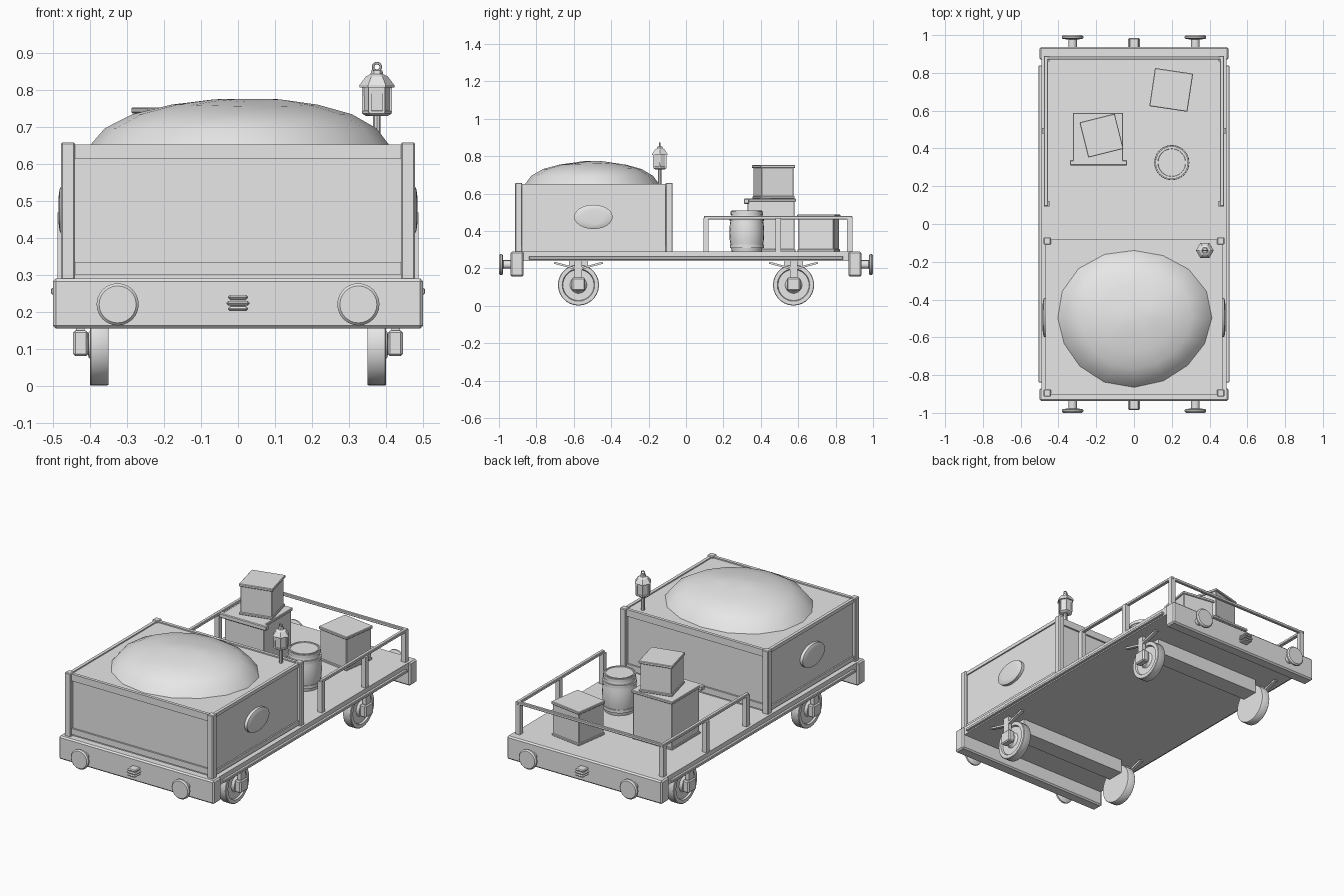
import bpy, bmesh, math
from mathutils import Matrix, Vector

if "Cube" in bpy.data.objects:
    bpy.data.objects.remove(bpy.data.objects["Cube"])

grey = bpy.data.materials.new("plain_grey")
grey.diffuse_color = (0.8, 0.8, 0.8, 1)
grey.use_nodes = True
grey.node_tree.nodes["Principled BSDF"].inputs["Base Color"].default_value = grey.diffuse_color


def finish(name, bm, smooth=False):
    bmesh.ops.recalc_face_normals(bm, faces=bm.faces)
    me = bpy.data.meshes.new(name)
    bm.to_mesh(me)
    bm.free()
    me.materials.append(grey)
    ob = bpy.data.objects.new(name, me)
    bpy.context.collection.objects.link(ob)
    if smooth:
        bpy.ops.object.select_all(action='DESELECT')
        ob.select_set(True)
        bpy.context.view_layer.objects.active = ob
        bpy.ops.object.shade_smooth_by_angle(angle=math.radians(35))
    return ob


def box(name, x, y, z, bevel=0.0, turn=0.0):
    """Box from (min, max) ranges, optionally bevelled and turned about its own z axis."""
    c = Vector([(a + b) / 2 for a, b in (x, y, z)])
    s = [b - a for a, b in (x, y, z)]
    bm = bmesh.new()
    bmesh.ops.create_cube(bm, size=1, matrix=Matrix.Translation(c)
                          @ Matrix.Rotation(math.radians(turn), 4, 'Z') @ Matrix.Diagonal((*s, 1)))
    if bevel:
        bmesh.ops.bevel(bm, geom=bm.edges[:], offset=bevel, segments=1, affect='EDGES')
    return finish(name, bm)


def lathe(name, profile, centre, axis=(0, 0, 1), sides=24, squash=(1, 1), smooth=True):
    """Turn (radius, height) pairs about an axis; both ends are capped."""
    bm = bmesh.new()
    rot = Vector((0, 0, 1)).rotation_difference(Vector(axis)).to_matrix()
    rings = []
    for r, h in profile:
        rings.append([bm.verts.new(rot @ Vector((r * squash[0] * math.cos(a), r * squash[1] * math.sin(a), h))
                                   + Vector(centre))
                      for a in (2 * math.pi * i / sides for i in range(sides))])
    for lo, hi in zip(rings, rings[1:]):
        for i in range(sides):
            j = (i + 1) % sides
            bm.faces.new((lo[i], lo[j], hi[j], hi[i]))
    bm.faces.new(rings[0])
    bm.faces.new(rings[-1])
    return finish(name, bm, smooth)


def bar(name, p, q, w, h):
    """Rectangular bar between two points."""
    p, q = Vector(p), Vector(q)
    bm = bmesh.new()
    m = (Matrix.Translation((p + q) / 2) @ (q - p).to_track_quat('Y', 'Z').to_matrix().to_4x4()
         @ Matrix.Diagonal((w, (q - p).length, h, 1)))
    bmesh.ops.create_cube(bm, size=1, matrix=m)
    return finish(name, bm)


def span(s, a, b):
    """Range mirrored to side s."""
    return tuple(sorted((s * a, s * b)))


# Wagon floor and its side strips
box("deck", (-.49, .49), (-.88, .88), (.24, .29))
for s in (-1, 1):
    box("deck_side_strip", span(s, .485, .505), (-.84, .84), (.247, .264), .003)

# Buffer beams, buffers and couplings at both ends
for e in (-1, 1):
    box("buffer_beam", (-.5, .5), span(e, .868, .937), (.155, .29), .008)
    for s in (-1, 1):
        lathe("buffer", [(.022, 0), (.022, .04), (.05, .042), (.057, .047), (.057, .056), (.05, .063)],
              (s * .325, e * .937, .22), (0, e, 0))
    for z, w in ((.208, .027), (.223, .031), (.239, .027)):
        box("coupling_link", (-w, w), span(e, .93, .985), (z - .006, z + .006), .005)
    box("coupling_core", (-.02, .02), span(e, .93, .975), (.205, .242))

# Wheels, axles, axle boxes and spring arms
for y in (-.575, .575):
    box("axle_beam", (-.35, .35), (y - .05, y + .05), (.16, .245))
    for s in (-1, 1):
        lathe("wheel", [(.108, 0), (.11, .003), (.11, .047), (.107, .05), (.087, .05), (.083, .04),
                        (.045, .04), (.035, .053), (.015, .058)],
              (s * .35, y, .111), (s, 0, 0), 28)
        box("axle_box", span(s, .405, .445), (y - .036, y + .036), (.08, .15), .006)
        box("axle_guard", span(s, .415, .437), (y - .02, y + .02), (.14, .245))
        for d in (-1, 1):
            bar("spring_arm", (s * .427, y, .195), (s * .427, y + d * .13, .23), .02, .011)

# Closed cargo box: body, corner posts, edge boards
Y0, Y1 = -.91, -.075
box("cargo_box", (-.46, .46), (Y0 + .018, Y1 - .018), (.285, .645))
for s in (-1, 1):
    for y in ((Y0 - .004, Y0 + .034), (Y1 - .034, Y1 + .004)):
        box("corner_post", span(s, .44, .478), y, (.285, .657), .004)
    for z in ((.295, .32), (.632, .652)):
        box("side_edge_board", span(s, .45, .468), (Y0 + .03, Y1 - .03), z)
    # Oval side badge, left blank
    lathe("side_oval", [(1, 0), (1, .018), (.85, .023), (.6, .025)], (s * .459, -.495, .475),
          (s, 0, 0), 24, (.065, .103))
for y in ((Y0 + .008, Y0 + .026), (Y1 - .026, Y1 - .008)):
    for z in ((.3, .335), (.612, .638), (.638, .652)):
        box("end_edge_board", (-.44, .44), y, z)

# Rounded heap on top of the box
bm = bmesh.new()
N = 16
rings = []
for r, z in ((1.0, .64), (.89, .695), (.72, .732), (.48, .757), (.22, .77)):
    ring = []
    for i in range(N):
        a = 2 * math.pi * i / N
        k = r * (1 + .018 * math.sin(3 * a + .6))
        ring.append(bm.verts.new((.03 * (1 - r) + .412 * k * math.cos(a), -.497 + .366 * k * math.sin(a),
                                  z + .005 * (1 - r) * math.sin(2 * a + 1))))
    rings.append(ring)
top = bm.verts.new((.04, -.49, .775))
for lo, hi in zip(rings, rings[1:]):
    for i in range(N):
        bm.faces.new((lo[i], lo[(i + 1) % N], hi[(i + 1) % N], hi[i]))
for i in range(N):
    bm.faces.new((rings[-1][i], rings[-1][(i + 1) % N], top))
bm.faces.new(rings[0])
finish("heap", bm, True)

# Lantern on a short pole
L = (.375, -.14, 0)
lathe("lantern_pole", [(.01, .64), (.01, .74)], L, sides=8)
lathe("lantern_body", [(.028, .728), (.04, .735), (.04, .742), (.035, .744), (.037, .81)], L, sides=6, smooth=False)
lathe("lantern_roof", [(.047, .806), (.047, .812), (.03, .835), (.017, .842), (.015, .852)], L, sides=6, smooth=False)
for i in range(6):
    a = math.pi * i / 3
    bar("lantern_rib", (L[0] + .037 * math.cos(a), L[1] + .037 * math.sin(a), .738),
        (L[0] + .037 * math.cos(a), L[1] + .037 * math.sin(a), .81), .007, .007)
bpy.ops.mesh.primitive_torus_add(location=(L[0], L[1], .861), rotation=(math.pi / 2, 0, 0), major_radius=.0105,
                                 minor_radius=.0035, major_segments=14, minor_segments=6)
bpy.context.object.name = "lantern_ring"
bpy.context.object.data.materials.append(grey)

# Railing around the open part
for s in (-1, 1):
    box("side_rail", span(s, .455, .476), (.095, .89), (.462, .479), .003)
    for y, x in ((.107, .462), (.493, .473), (.875, .462)):
        box("rail_post", span(s, x - .014, x + .014), (y - .014, y + .014), (.285, .468))
box("end_rail", (-.465, .465), (.87, .888), (.462, .479), .003)


# Crates with a thin lid and base frame
def crate(x, y, z0, z1, size, turn):
    h = size / 2
    for name, g, a, b in (("crate", -.005, z0, z1 - .004), ("crate_base", 0, z0, z0 + .014),
                          ("crate_lid", .002, z1 - .016, z1)):
        box(name, (x - h - g, x + h + g), (y - h - g, y + h + g), (a, b), .003, turn)


crate(-.19, .455, .288, .572, .262, 0)
box("crate_front_lip", (-.34, -.037), (.31, .338), (.545, .572), .004)
crate(-.172, .468, .572, .752, .188, 14)
crate(.197, .71, .288, .487, .2, -8.5)

# Barrel with hoops and a lid
lathe("barrel", [(.08, .288), (.084, .31), (.091, .35), (.093, .39), (.091, .43), (.084, .475), (.081, .497),
                 (.081, .508), (.074, .508), (.072, .502)], (.2, .325, 0))
for z, r in ((.318, .091), (.462, .092), (.495, .087)):
    lathe("barrel_hoop", [(r - .012, z - .009), (r, z - .009), (r, z + .009), (r - .012, z + .009)], (.2, .325, 0))
